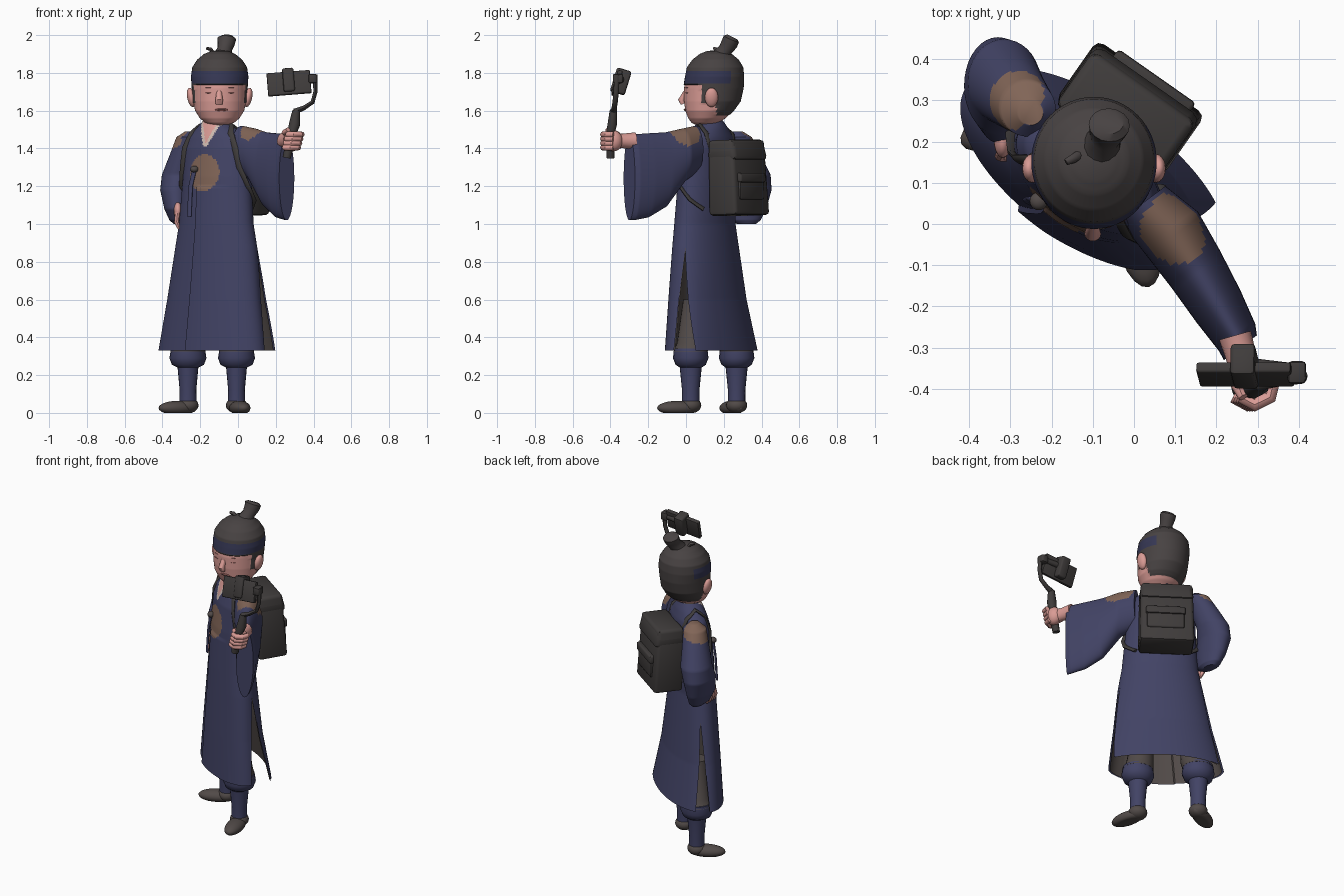
import bpy, bmesh, math
from mathutils import Vector as V, Matrix, Euler

if "Cube" in bpy.data.objects:
    bpy.data.objects.remove(bpy.data.objects["Cube"])

def mat(name, r, g, b):
    m = bpy.data.materials.new(name)
    m.diffuse_color = (r, g, b, 1)
    m.use_nodes = True
    m.node_tree.nodes["Principled BSDF"].inputs["Base Color"].default_value = m.diffuse_color
    return m

BLUE = mat("robe blue", .054, .056, .13)
GREY = mat("lining grey", .082, .068, .064)
HAIR = mat("hair charcoal", .064, .055, .055)
PACK = mat("pack black", .05, .045, .044)
BROWN = mat("patch brown", .22, .13, .095)
SKIN = mat("skin", .7, .33, .3)
CREAM = mat("collar cream", .62, .5, .44)
BAND = mat("headband navy", .036, .038, .088)
LIP = mat("lip red", .38, .13, .12)

YAW = math.radians(-35)
U, F = V((.82, -.57, 0)), V((-.57, -.82, 0))     # torso right and torso forward

def lerp(keys, t):
    if t <= keys[0][0]: return keys[0][1:]
    for a, b in zip(keys, keys[1:]):
        if t <= b[0]:
            k = (t - a[0]) / (b[0] - a[0])
            return [p + (q - p) * k for p, q in zip(a[1:], b[1:])]
    return keys[-1][1:]

def finish(name, bm, mats, angle=45, rule=None):
    bmesh.ops.recalc_face_normals(bm, faces=bm.faces)
    for f in bm.faces:
        if rule: f.material_index = rule(f.calc_center_median())
    me = bpy.data.meshes.new(name)
    bm.to_mesh(me); bm.free()
    for m in mats: me.materials.append(m)
    ob = bpy.data.objects.new(name, me)
    bpy.context.collection.objects.link(ob)
    bpy.ops.object.select_all(action='DESELECT')
    ob.select_set(True)
    bpy.context.view_layer.objects.active = ob
    bpy.ops.object.shade_smooth_by_angle(angle=math.radians(angle))
    return ob

def loft(name, rings, mats, rule=None, closed=True):
    bm = bmesh.new()
    rows = [[bm.verts.new(p) for p in r] for r in rings]
    n = len(rows[0])
    for a, b in zip(rows, rows[1:]):
        for i in range(n if closed else n - 1):
            j = (i + 1) % n
            bm.faces.new((a[i], a[j], b[j], b[i]))
    if closed:
        bm.faces.new(rows[0]); bm.faces.new(rows[-1])
    return finish(name, bm, mats, rule=rule)

def tube(name, keys, m, side=(1, 0, 0), up=None, n=16, steps=1, rule=None):
    """keys: (x, y, z, half width, half height) along a path"""
    keys = [(i, *k) for i, k in enumerate(keys)]
    st = [lerp(keys, i / steps) for i in range((len(keys) - 1) * steps + 1)]
    rings = []
    for i, s in enumerate(st):
        t = V(st[min(i + 1, len(st) - 1)][:3]) - V(st[max(i - 1, 0)][:3])
        sd = V(side)
        if up is None: sd = (sd - t * (sd.dot(t) / t.length_squared)).normalized()
        uv = V(up) if up else t.cross(sd).normalized()
        rings.append([V(s[:3]) + sd * s[3] * math.cos(2 * math.pi * k / n) + uv * s[4] * math.sin(2 * math.pi * k / n)
                      for k in range(n)])
    return loft(name, rings, m if isinstance(m, list) else [m], rule)

def blob(name, loc, rad, m, rot=(0, 0, 0), floor=None):
    bm = bmesh.new()
    bmesh.ops.create_uvsphere(bm, u_segments=20, v_segments=12, radius=1)
    bm.transform(Matrix.Translation(loc) @ Euler(rot).to_matrix().to_4x4() @ Matrix.Diagonal((*rad, 1)))
    if floor is not None:
        for v in bm.verts: v.co.z = max(v.co.z, floor)
    return finish(name, bm, [m])

def box(name, loc, size, m, rot=(0, 0, 0), bevel=.01, taper=1):
    bm = bmesh.new()
    bmesh.ops.create_cube(bm, size=1)
    for v in bm.verts:
        if v.co.z > 0: v.co.y = (v.co.y + .5) * taper - .5; v.co.x *= (1 + taper) / 2
    bm.transform(Matrix.Diagonal((*size, 1)))
    bmesh.ops.bevel(bm, geom=bm.edges[:], offset=bevel, segments=2, affect='EDGES', profile=.5)
    bm.transform(Matrix.Translation(loc) @ Euler(rot).to_matrix().to_4x4())
    return finish(name, bm, [m])

# robe: z, centre x, centre y, half width, half depth
ROBE = [(.33, -.11, .13, .36, .172), (.6, -.115, .112, .3, .146), (1.0, -.115, .1, .226, .12), (1.25, -.11, .11, .205, .118),
        (1.4, -.11, .12, .2, .108), (1.46, -.11, .125, .175, .096), (1.51, -.115, .13, .112, .08), (1.55, -.12, .132, .062, .062)]

def P(z, deg, k=1.0):
    cx, cy, a, b = lerp(ROBE, z)
    s = max(0, (.87 - z) / .54)                   # right slit: front edge tucks in, back edge flares
    if z < 1.2 and deg < 104: k *= 1 + .07 * max(0, min(1, (deg - 45) / 45))
    if deg < 50: k *= 1 - .13 * s * (1 - max(deg, 0) / 50)
    if deg > 290: k *= 1 + .05 * s * min(1, (deg - 290) / 30)
    t = math.radians(deg)
    return V((cx, cy, z)) + U * a * k * math.cos(t) + F * b * k * math.sin(t)

SHOULDERS = [(V((.1, -.01, 1.48)), .088), (V((-.285, .3, 1.44)), .076)]

def shoulder_rule(c):
    return int(any((c - s).length < r for s, r in SHOULDERS))

def robe_rule(c):
    d = c - V((-.115, .12, 0))
    lx, fw = abs(d.dot(U)), d.dot(F)
    if fw > 0:
        v = (c.z - 1.425) * .42
        if c.z > 1.425 and lx < v: return 2
        if c.z > 1.41 and lx < v + .018: return 3
        if math.hypot(lx, (c.z - 1.27) * .95) < .095: return 1
    return shoulder_rule(c)

def panel(name, start, end, k, top, mats, rule=None):
    n, rows = 90, 130
    rings = []
    for r in range(rows + 1):
        z = .33 + (top - .33) * r / rows
        s = max(0, (.87 - z) / .54)                # side slit widening downward
        a, b = start(s), end(s)
        rings.append([P(z, a + (b - a) * i / n, k) for i in range(n + 1)])
    return loft(name, rings, mats, rule, closed=False)

SHELLS = [("robe", 1, 1.55, [BLUE, BROWN, SKIN, CREAM], robe_rule), ("robe_lining", .97, 1.1, [GREY], None)]
for nm, k, top, ms, rule in SHELLS:
    panel(nm + "_front", lambda s: -16 + 22 * s, lambda s: 196 - 16 * s, k, top, ms, rule)
    panel(nm + "_back", lambda s: 196 + 10 * s, lambda s: 344 - 22 * s, k, top, ms, rule)
tube("collar_ring", [(-.12, .132, 1.51, .068, .068), (-.115, .13, 1.565, .055, .058)], CREAM)
tube("neck", [(-.118, .13, 1.45, .05, .05), (-.105, .125, 1.6, .052, .055)], SKIN)

# chest tie
tube("tie_ribbon", [(*P(1.29, 108, 1.06), .014, .008), (*P(1.2, 112, 1.1), .013, .006), (*P(1.04, 112, 1.1), .014, .005)], BLUE, U)
blob("tie_knot", P(1.29, 108, 1.06), (.022, .022, .018), GREY)

# sleeves
def bag(x, y, top, bot, w): return (x, y, (top + bot) / 2, w, (top - bot) / 2)
tube("raised_sleeve", [bag(.02, .05, 1.52, 1.27, .07), bag(.09, -.02, 1.505, 1.22, .082), bag(.15, -.11, 1.485, 1.09, .074),
     bag(.205, -.2, 1.48, 1.035, .066), bag(.25, -.275, 1.475, 1.02, .055), bag(.258, -.3, 1.465, 1.02, .05)],
     [BLUE, BROWN], (.8, .6, 0), (0, 0, 1), n=48, steps=10, rule=shoulder_rule)
tube("hip_sleeve", [(-.25, .27, 1.49, .03, .03), (-.258, .28, 1.46, .068, .068), (-.285, .31, 1.37, .075, .085), (-.315, .345, 1.26, .088, .103),
     (-.33, .335, 1.18, .082, .118), (-.325, .31, 1.08, .065, .115), (-.315, .31, 1.02, .048, .085), (-.31, .32, 1.0, .03, .05)],
     [BLUE, BROWN], (1, 0, 0), (0, 1, 0), n=36, steps=10, rule=shoulder_rule)

# hands
tube("raised_forearm", [(.245, -.27, 1.44, .04, .045), (.265, -.34, 1.44, .036, .038), (.28, -.39, 1.44, .042, .05)], SKIN, (.8, .6, 0))
blob("raised_palm", (.288, -.385, 1.44), (.044, .05, .056), SKIN)
for i in range(4):
    z = 1.405 + i * .023
    x = .27 + i * .006
    tube("raised_finger", [(x + .05, -.385, z, .015, .015), (x + .042, -.42, z, .016, .016), (x + .005, -.438, z, .017, .017),
         (x - .03, -.42, z, .014, .014)], SKIN, (0, 0, 1), n=8)
tube("raised_thumb", [(.27, -.36, 1.47, .018, .018), (.248, -.39, 1.485, .017, .017), (.265, -.42, 1.5, .012, .012)], SKIN, (0, 0, 1), n=8)
blob("hip_palm", (-.318, .205, 1.07), (.022, .045, .045), SKIN)
for i in range(4):
    y = .165 + i * .024
    tube("hip_finger", [(-.32, y + .01, 1.06, .013, .013), (-.325, y, 1.01, .013, .013), (-.31, y - .005, .975, .009, .009)], SKIN, n=8)

# legs: boots, puffed trousers, upper legs, shoes
LEGS = [("left", -.265, .268, (-.318, .243), (.112, .05), math.radians(26)), ("right", -.008, .025, (.01, -.042), (.114, .052), math.radians(-77))]
for nm, x, y, (sx, sy), (la, lb), r in LEGS:
    tube(nm + "_leg", [(x, y, .04, .046, .046), (x, y, .12, .044, .046), (x, y, .24, .055, .058), (x, y, .255, .085, .08), (x, y, .29, .098, .094),
         (x, y, .34, .09, .088)], BLUE, (1, 0, 0), (0, 1, 0), n=20)
    tube(nm + "_upper_leg", [(x, y, .325, .093, .091), (x * .9 - .01, y * .9 + .01, .37, .082, .08), (x * .8 - .03, y * .8 + .02, .6, .06, .055)],
         GREY, (1, 0, 0), (0, 1, 0), n=20)
    blob(nm + "_shoe", (sx, sy, .026), (la, lb, .038), GREY, (0, 0, r), 0)
    blob(nm + "_shoe_heel", (x, y, .04), (.056, .056, .042), GREY, floor=0)

# head and hair: z, half width, front y, back y
HEAD = [(1.52, .03, .06, .13), (1.535, .075, .03, .17), (1.56, .105, .012, .21), (1.6, .13, -.004, .25), (1.65, .14, -.01, .285),
        (1.72, .143, -.01, .3), (1.78, .147, 0, .303), (1.83, .14, .01, .298), (1.87, .115, .038, .275), (1.9, .08, .075, .24),
        (1.915, .045, .11, .205), (1.92, .005, .15, .16)]

def hair(y, z): return z > 1.735 or (y > .085 and z > 1.64) or (y > .16 and z > 1.575)

def head_rule(c):
    if not hair(c.y, c.z): return 0
    return 2 if 1.745 < c.z < 1.81 and c.y < .24 else 1

rings = []
for i in range(81):
    z = 1.52 + .4 * i / 80
    hw, yf, yb = lerp(HEAD, z)
    ring = []
    for j in range(64):
        t = 2 * math.pi * j / 64
        cy, ry = (yf + yb) / 2, (yb - yf) / 2
        k = 1.035 if hair(cy + ry * math.sin(t), z) else 1
        ring.append((-.097 + hw * k * math.cos(t), cy + ry * k * math.sin(t), z))
    rings.append(ring)
loft("head", rings, [SKIN, HAIR, BAND], head_rule)
tube("topknot", [(-.08, .19, 1.89, .05, .05), (-.07, .21, 1.925, .038, .038), (-.063, .23, 1.955, .046, .044), (-.06, .24, 1.98, .05, .044),
     (-.06, .245, 1.99, .035, .03)], HAIR)
tube("hair_pin", [(-.13, .17, 1.9, .012, .012), (-.145, .16, 1.925, .012, .01), (-.165, .15, 1.93, .008, .008)], HAIR, (0, 1, 0), n=8)

# face
def face(x, z):
    hw, yf, yb = lerp(HEAD, z)
    return V((-.097 + x, (yf + yb) / 2 - (yb - yf) / 2 * math.sqrt(1 - (x / hw) ** 2), z))
tube("nose", [(-.1, -.004, 1.7, .014, .01), (-.1, -.024, 1.655, .02, .018), (-.1, -.016, 1.635, .018, .012)], SKIN)
blob("lips", face(.01, 1.605), (.034, .007, .007), LIP)
blob("mouth_line", face(.01, 1.607), (.026, .009, .002), HAIR)
for s in (-1, 1):
    blob("ear", (-.097 + s * .15, .135, 1.67), (.022, .035, .052), SKIN, (0, s * .2, 0))
    for nm, z, h in (("eye", 1.694, .002), ("brow", 1.722, .0015)):
        blob(nm, face(s * .06, z), (.018, .003, h), LIP, (0, 0, s * .35))

# backpack
R = (.03, 0, YAW)
base = V((-.012, .278, 1.245))
def pk(x, y, z): return base + U * x - F * y + V((0, 0, z))
box("backpack", pk(0, 0, 0), (.32, .18, .4), PACK, R, .02, .9)
box("backpack_lid", pk(0, -.005, .145), (.315, .185, .11), PACK, R, .025, .88)
box("backpack_pocket", pk(.01, .08, -.05), (.22, .035, .13), PACK, R, .01)
box("pocket_flap", pk(.01, .085, .0), (.23, .04, .05), PACK, R, .01)
STRAP = [(1.08, -48), (1.13, -20), (1.2, 10), (1.3, 30), (1.4, 38), (1.48, 36), (1.525, 0), (1.48, -40), (1.38, -60)]
for s in (1, -1):
    tube("shoulder_strap", [(*P(z, d if s > 0 else 180 - d, 1.02), .02, .008) for z, d in STRAP], PACK, U, n=10, steps=2)

# camera stabiliser
tube("grip", [(.258, -.4, 1.35, .022, .022), (.285, -.4, 1.48, .024, .024), (.3, -.39, 1.53, .03, .026), (.308, -.385, 1.6, .02, .02)], PACK, n=10)
tube("gimbal_arm", [(.3, -.385, 1.595, .02, .016), (.35, -.38, 1.615, .014, .012), (.395, -.375, 1.645, .014, .011), (.41, -.37, 1.7, .014, .011),
     (.408, -.365, 1.79, .014, .012)], PACK, (0, 1, 0), n=8)
box("arm_motor", (.395, -.36, 1.77), (.045, .055, .05), PACK)
box("phone", (.27, -.365, 1.745), (.23, .026, .125), PACK, (-.3, -.08, 0), .006)
box("phone_clamp", (.268, -.345, 1.755), (.06, .08, .13), PACK, (-.3, -.08, 0), .01)
tube("motor_link", [(.3, -.345, 1.765, .018, .018), (.4, -.355, 1.77, .016, .016)], PACK, (0, 1, 0), n=8)
